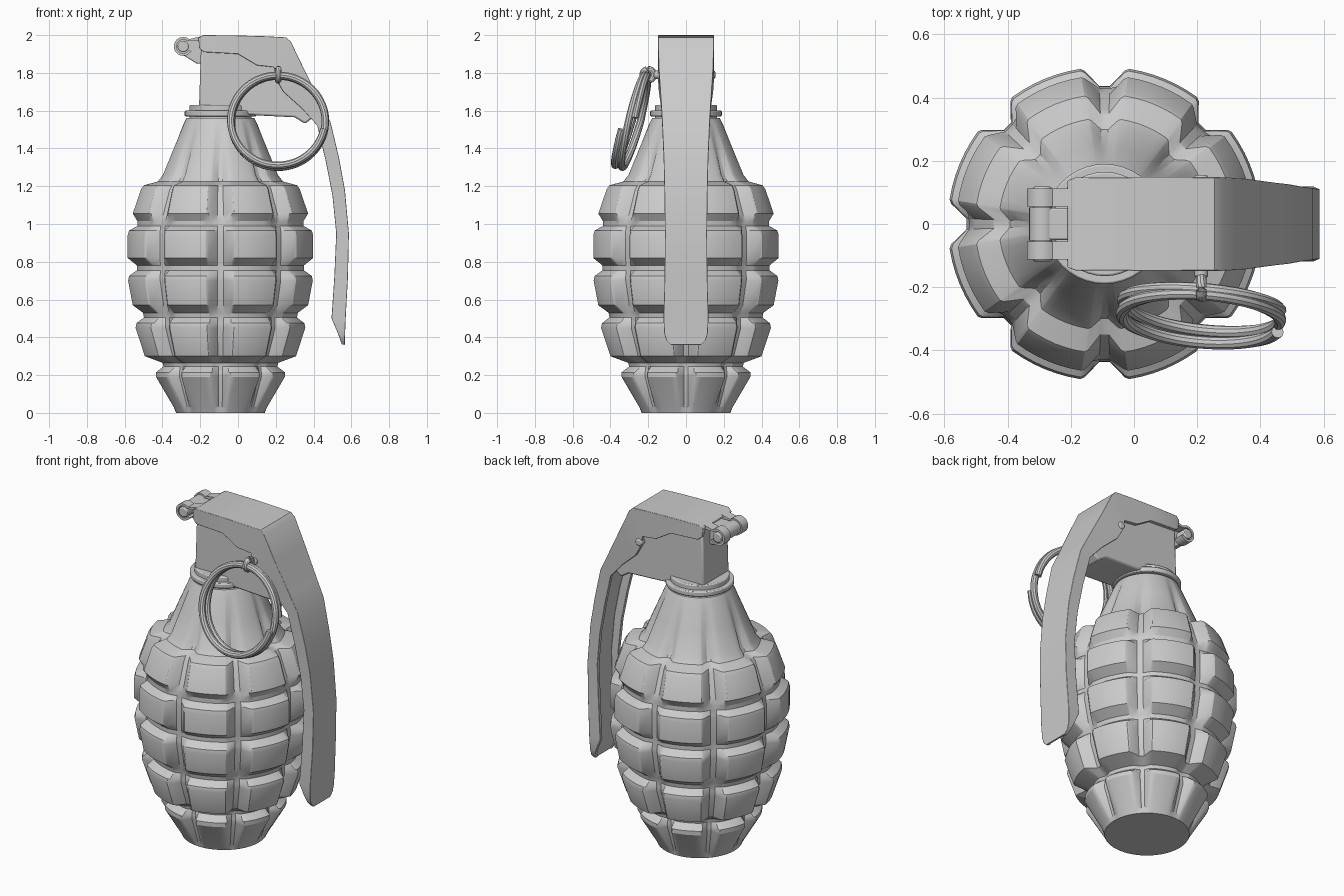
import bpy, bmesh, math
from mathutils import Vector, Matrix

if "Cube" in bpy.data.objects:
    bpy.data.objects.remove(bpy.data.objects["Cube"])

COLOUR = (0.6, 0.6, 0.6, 1)
metal = bpy.data.materials.new("plain grey metal")
metal.use_nodes = True
metal.diffuse_color = COLOUR
metal.node_tree.nodes["Principled BSDF"].inputs["Base Color"].default_value = COLOUR

BODY_X = -0.093


def finish(name, bm, bevel=0, angle=35):
    """Turn a bmesh into a named, smooth-shaded object."""
    bmesh.ops.recalc_face_normals(bm, faces=bm.faces)
    mesh = bpy.data.meshes.new(name)
    bm.to_mesh(mesh)
    bm.free()
    mesh.materials.append(metal)
    obj = bpy.data.objects.new(name, mesh)
    bpy.context.collection.objects.link(obj)
    bpy.ops.object.select_all(action="DESELECT")
    obj.select_set(True)
    bpy.context.view_layer.objects.active = obj
    bpy.ops.object.shade_smooth_by_angle(angle=math.radians(angle))
    if bevel:
        mod = obj.modifiers.new("Bevel", "BEVEL")
        mod.width, mod.segments = bevel, 2
        mod.limit_method, mod.angle_limit = "ANGLE", math.radians(40)
    return obj


def skin(rings, closed_path=False):
    """Bridge equal-length rings of points, capping the ends of an open path."""
    bm = bmesh.new()
    loops = [[bm.verts.new(p) for p in ring] for ring in rings]
    pairs = list(zip(loops, loops[1:]))
    if closed_path:
        pairs.append((loops[-1], loops[0]))
    for a, b in pairs:
        for i in range(len(a)):
            j = (i + 1) % len(a)
            bm.faces.new((a[i], a[j], b[j], b[i]))
    if not closed_path:
        bm.faces.new(loops[0])
        bm.faces.new(loops[-1])
    return bm


def slab(name, outline, y0, y1, bevel=0):
    """Extrude an x-z outline along y."""
    return finish(name, skin([[(x, y, z) for x, z in outline] for y in (y0, y1)]), bevel)


def disc(x, z, r, n=24):
    return [(x + r * math.cos(math.tau * i / n), z + r * math.sin(math.tau * i / n)) for i in range(n)]


def tube(name, points, radius, closed=False, sides=10):
    """Sweep a circle along a path."""
    rings, n = [], len(points)
    for i, p in enumerate(points):
        before = points[i - 1] if i or closed else p
        after = points[(i + 1) % n] if i < n - 1 or closed else p
        t = (after - before).normalized()
        u = t.cross(Vector((0.1, 1, 0.2))).normalized()
        v = t.cross(u)
        rings.append([p + radius * (u * math.cos(a) + v * math.sin(a))
                      for a in (math.tau * k / sides for k in range(sides))])
    return finish(name, skin(rings, closed))


# Segmented body: height, radius, depth of the upright grooves
PROFILE = [(0, .235, 0), (.03, .25, .01), (.19, .345, .05), (.215, .345, .05),
           (.245, .305, .015), (.265, .31, .015), (.3, .405, .06), (.45, .455, .06),
           (.475, .45, .055), (.505, .41, .015), (.53, .415, .015), (.57, .47, .06),
           (.7, .495, .06), (.725, .49, .055), (.755, .447, .015), (.78, .447, .015),
           (.82, .497, .06), (.94, .497, .06), (.965, .49, .055), (.99, .445, .015),
           (1.015, .445, .015), (1.055, .47, .06), (1.185, .425, .06), (1.205, .41, .06),
           (1.225, .335, .035), (1.26, .308, .03), (1.4, .25, .015), (1.53, .195, 0),
           (1.56, .18, 0)]
# Angle from a groove's centre, and share of the groove depth there
SECTION = [(-2.2, 1), (2.2, 1), (7.5, .12), (9, 0), (13.5, 0), (18, 0), (22.5, 0),
           (27, 0), (31.5, 0), (36, 0), (37.5, .12)]
rings = []
for z, r, depth in PROFILE:
    ring = []
    for sector in range(8):
        for deg, share in SECTION:
            a = math.radians(sector * 45 + deg)
            rr = r - depth * share
            ring.append((BODY_X + rr * math.cos(a), rr * math.sin(a), z))
    rings.append(ring)
finish("segmented_body", skin(rings), angle=30)

# Collar and neck under the fuse
for name, r, z0, z1 in (("neck_collar", .19, 1.57, 1.6), ("neck", .165, 1.54, 1.63)):
    finish(name, skin([[(x, y, z) for x, y in disc(BODY_X, 0, r, 40)] for z in (z0, z1)]), .006)

# Fuse housing with its arm reaching to the lever
slab("fuse_housing", [(-.207, 1.6), (-.195, 1.96), (.22, 1.96), (.3, 1.78), (.405, 1.57),
                      (.355, 1.53), (.3, 1.565), (.1, 1.575)], -.122, .122, .01)

# Safety lever, a folded channel: outer x z, flange edge x z, half width
LEVER = [(-.21, 1.985, -.205, 1.93, .138), (-.185, 2, -.18, 1.91, .147),
         (0, 1.998, 0, 1.9, .148), (.14, 1.994, .1, 1.84, .148),
         (.255, 1.988, .19, 1.83, .148), (.28, 1.965, .205, 1.76, .148),
         (.35, 1.82, .24, 1.7, .144), (.445, 1.63, .34, 1.61, .131),
         (.49, 1.54, .42, 1.52, .126), (.535, 1.35, .465, 1.33, .118),
         (.566, 1.18, .5, 1.15, .114), (.587, .95, .52, .95, .111),
         (.582, .72, .51, .72, .113), (.57, .5, .495, .5, .119),
         (.567, .42, .525, .43, .115), (.566, .385, .54, .39, .105),
         (.566, .36, .55, .362, .08)]
WALL = 0.022
rings = []
for ox, oz, ix, iz, w in LEVER:
    length = math.hypot(ix - ox, iz - oz)
    k = min(.7, WALL / length)
    mx, mz = ox + (ix - ox) * k, oz + (iz - oz) * k
    v = w - WALL
    rings.append([(ox, w, oz), (ox, -w, oz), (ix, -w, iz), (ix, -v, iz),
                  (mx, -v, mz), (mx, v, mz), (ix, v, iz), (ix, w, iz)])
finish("safety_lever", skin(rings), .012)

# Hinge: two curled lever tabs around a pin, held by a lug on the fuse
HX, HZ = -.29, 1.94
outer = [(HX + .05 * math.cos(a), HZ + .05 * math.sin(a))
         for a in (math.radians(50 + 20 * i) for i in range(15))]
inner = [(HX + (x - HX) * .72, HZ + (z - HZ) * .72) for x, z in outer]
curl = [(-.19, 1.995)] + outer + inner[::-1] + [(-.19, 1.97)]
for side in (-1, 1):
    slab("hinge_curl", curl, side * .055, side * .113)
slab("hinge_pin", disc(HX, HZ, .03), -.118, .118, .006)
slab("hinge_knuckle", disc(HX, HZ, .042), -.053, .053)
slab("hinge_lug", [(-.3, 1.9), (-.3, 1.975), (-.19, 1.975), (-.19, 1.85), (-.22, 1.85)],
     -.05, .05, .006)

# Safety pin through the fuse, with its eye
PIN_X, PIN_Z = .213, 1.79
slab("safety_pin", disc(PIN_X, PIN_Z, .022, 14), -.17, .155, .008)
eye = [Vector((PIN_X, -.2 + .03 * math.cos(a), PIN_Z + .03 * math.sin(a)))
       for a in (math.tau * i / 20 for i in range(20))]
tube("pin_eye", eye, .017, True)

# Pull ring, a split ring wound almost twice
across = Vector((1, -.08, 0)).normalized()
up = Vector((0, .28, 1)).normalized()
normal = across.cross(up)
centre = Vector((.213, -.283, 1.545))
coil = []
for i in range(121):
    s = i / 120
    a = .1 + s * 1.95 * math.tau
    offset = .026 * math.tanh(5 * (s - .5)) * (1 - .6 * max(0, math.sin(a)))
    coil.append(centre + .25 * (across * math.cos(a) + up * math.sin(a)) + normal * offset)
tube("pull_ring", coil, .02)
